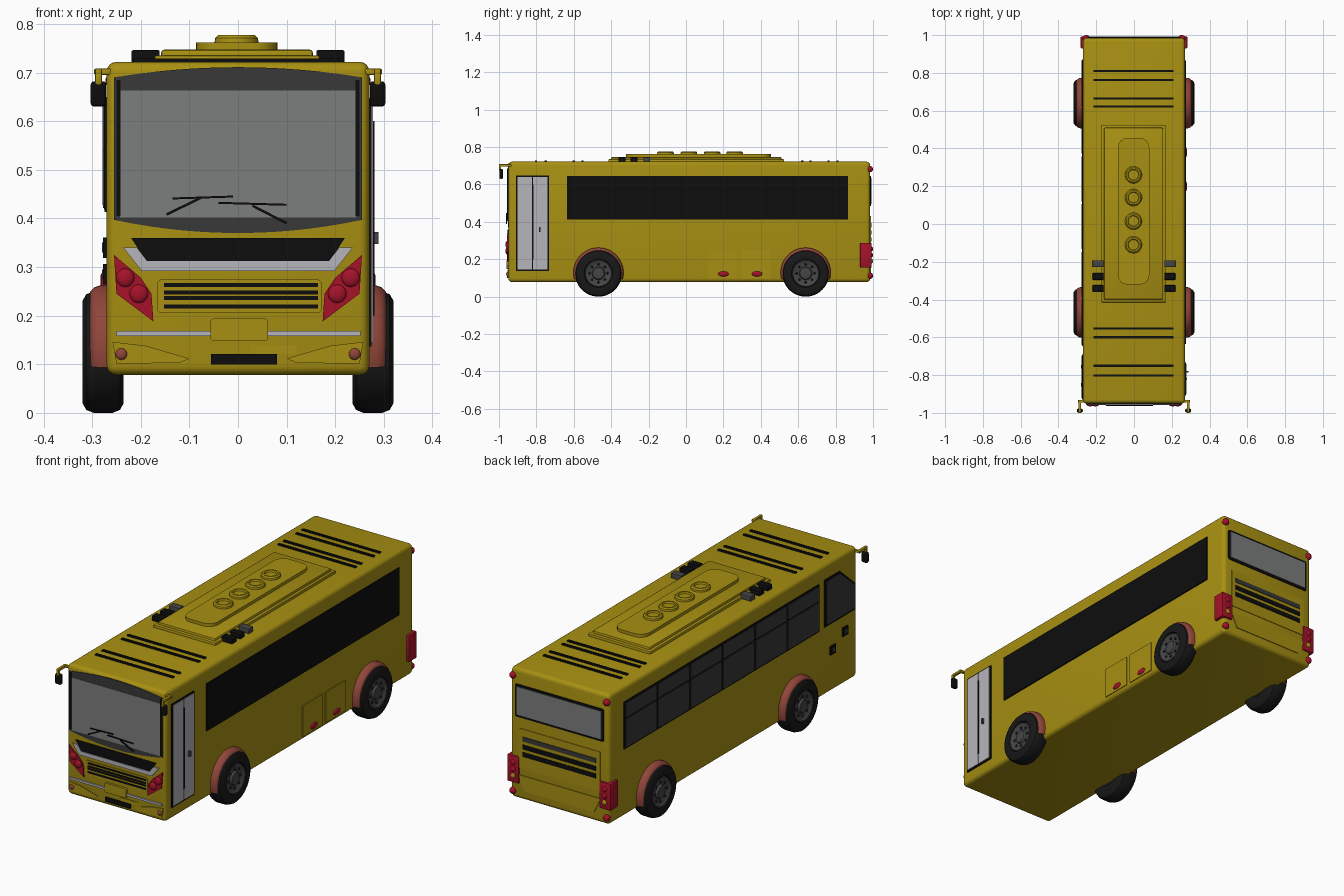
import bpy, bmesh, math
from mathutils import Vector

if "Cube" in bpy.data.objects:
    bpy.data.objects.remove(bpy.data.objects["Cube"])


def mat(name, r, g, b):
    m = bpy.data.materials.new(name)
    m.diffuse_color = (r, g, b, 1)
    m.use_nodes = True
    m.node_tree.nodes["Principled BSDF"].inputs["Base Color"].default_value = m.diffuse_color
    return m


YELLOW = mat("yellow paint", 0.39, 0.28, 0.006)
BLACK = mat("black trim", 0.004, 0.004, 0.004)
TYRE = mat("tyre rubber", 0.009, 0.009, 0.009)
TINT = mat("dark tinted glass", 0.04, 0.04, 0.04)
GLASS = mat("grey glass", 0.2, 0.21, 0.205)
SILVER = mat("silver", 0.46, 0.46, 0.5)
RED = mat("red lamp", 0.38, 0.006, 0.022)
SALMON = mat("salmon arch", 0.28, 0.06, 0.042)
HUB = mat("hub grey", 0.06, 0.06, 0.063)

HALF, FRONT, REAR, ROOF, FLOOR = 0.27, -0.95, 0.985, 0.722, 0.078
FACES = {
    "front": lambda u, v, d: (u, FRONT - d, v),
    "rear": lambda u, v, d: (u, REAR + d, v),
    "right": lambda u, v, d: (HALF + d, u, v),
    "left": lambda u, v, d: (-HALF - d, u, v),
    "top": lambda u, v, d: (u, v, ROOF + d),
}


def finish(name, bm, m, angle=35):
    bmesh.ops.recalc_face_normals(bm, faces=bm.faces)
    me = bpy.data.meshes.new(name)
    bm.to_mesh(me)
    bm.free()
    me.materials.append(m)
    ob = bpy.data.objects.new(name, me)
    bpy.context.collection.objects.link(ob)
    bpy.ops.object.select_all(action='DESELECT')
    ob.select_set(True)
    bpy.context.view_layer.objects.active = ob
    bpy.ops.object.shade_smooth_by_angle(angle=math.radians(angle))
    return ob


def rect(u0, u1, v0, v1, r=0.0, n=5):
    """Rectangle outline, optionally with round corners."""
    if r == 0:
        return [(u0, v0), (u1, v0), (u1, v1), (u0, v1)]
    pts = []
    for cu, cv, a0 in ((u1 - r, v1 - r, 0), (u0 + r, v1 - r, 90), (u0 + r, v0 + r, 180), (u1 - r, v0 + r, 270)):
        for i in range(n + 1):
            a = math.radians(a0 + 90 * i / n)
            pts.append((cu + r * math.cos(a), cv + r * math.sin(a)))
    return pts


def plate(name, face, pts, m, t=0.004, back=-0.006):
    """Flat outline raised by t from one side of the body."""
    bm = bmesh.new()
    f = FACES[face]
    lo = [bm.verts.new(f(u, v, back)) for u, v in pts]
    hi = [bm.verts.new(f(u, v, t)) for u, v in pts]
    n = len(pts)
    bm.faces.new(lo)
    bm.faces.new(hi)
    for i in range(n):
        j = (i + 1) % n
        bm.faces.new((lo[i], lo[j], hi[j], hi[i]))
    return finish(name, bm, m)


def box(name, x, y, z, m, bevel=0.0, seg=3):
    bm = bmesh.new()
    bmesh.ops.create_cube(bm, size=1)
    for v in bm.verts:
        v.co = [a[0] + (c + 0.5) * (a[1] - a[0]) for a, c in zip((x, y, z), v.co)]
    if bevel:
        bmesh.ops.bevel(bm, geom=bm.edges[:], offset=bevel, segments=seg, profile=0.5, affect='EDGES')
    return finish(name, bm, m)


def lathe(name, centre, axis, prof, m, a0=0, a1=360, steps=40):
    """Turn (radius, distance) points around an axis."""
    bm = bmesh.new()
    q = Vector((0, 0, 1)).rotation_difference(Vector(axis))
    full = a1 - a0 == 360
    rows = []
    for i in range(steps if full else steps + 1):
        a = math.radians(a0 + (a1 - a0) * i / steps)
        rows.append([bm.verts.new(Vector(centre) + q @ Vector((r * math.cos(a), r * math.sin(a), d))) for r, d in prof])
    for i in range(steps):
        p, s = rows[i], rows[(i + 1) % len(rows)]
        for k in range(len(prof) - 1):
            bm.faces.new((p[k], s[k], s[k + 1], p[k + 1]))
    bmesh.ops.remove_doubles(bm, verts=bm.verts, dist=1e-5)
    return finish(name, bm, m)


def bulb(name, c, r, m, scale=(1, 1, 1)):
    bm = bmesh.new()
    bmesh.ops.create_uvsphere(bm, u_segments=16, v_segments=10, radius=r)
    for v in bm.verts:
        v.co = Vector(c) + v.co * Vector(scale)
    finish(name, bm, m, 60)


def stroke(name, face, a, b, w, m, t):
    """Thin straight bar between two points on a side."""
    a, b = Vector(a), Vector(b)
    n = (b - a).orthogonal().normalized() * w / 2
    plate(name, face, [tuple(p) for p in (a + n, b + n, b - n, a - n)], m, t, t - 0.006)


# Body shell
box("body", (-HALF, HALF), (FRONT, REAR), (FLOOR, ROOF), YELLOW, 0.02, 4)

# Windscreen with dark curved surround
xs = [-0.255 + 0.51 * i / 20 for i in range(21)]
bow = lambda x: 1 - (x / 0.255) ** 2
plate("windscreen_surround", "front", [(x, 0.397 - 0.027 * bow(x)) for x in xs] +
      [(x, 0.69 + 0.021 * bow(x)) for x in reversed(xs)], TINT, 0.003)
plate("windscreen_frame", "front", rect(-0.25, 0.25, 0.402, 0.685), BLACK, 0.002)
plate("windscreen", "front", rect(-0.243, 0.243, 0.402, 0.663), GLASS, 0.005)
for s in (-1, 1):
    plate("windscreen_edge", "front", rect(s * 0.246 - 0.004, s * 0.246 + 0.004, 0.405, 0.685), BLACK, 0.006)
for a, b, w in (((-0.147, 0.408), (-0.075, 0.443), 0.005), ((-0.135, 0.441), (-0.01, 0.445), 0.004),
                ((0.1, 0.39), (0.03, 0.426), 0.005), ((-0.04, 0.432), (0.1, 0.428), 0.004)):
    stroke("wiper", "front", a, b, w, BLACK, 0.013)

# Nose trim, grille and bumper details
plate("nose_panel", "front", [(-0.22, 0.36), (0.22, 0.36), (0.187, 0.31), (-0.187, 0.31)], BLACK, 0.004)
plate("nose_chrome", "front", [(-0.236, 0.34), (-0.208, 0.34), (-0.187, 0.312), (0.187, 0.312), (0.208, 0.34),
                               (0.236, 0.34), (0.198, 0.292), (-0.198, 0.292)], SILVER, 0.007)
plate("grille_panel", "front", rect(-0.167, 0.173, 0.205, 0.275, 0.012), YELLOW, 0.004)
for z in (0.263, 0.248, 0.236, 0.219):
    plate("grille_slat", "front", rect(-0.152, 0.165, z - 0.004, z + 0.004), BLACK, 0.007)
plate("bumper_strip", "front", rect(-0.25, 0.252, 0.158, 0.168), SILVER, 0.007)
plate("centre_cover", "front", rect(-0.057, 0.062, 0.148, 0.194, 0.008), YELLOW, 0.011)
plate("bumper_panel", "front", rect(0.025, 0.12, 0.122, 0.14), YELLOW, 0.003)
plate("plate_holder", "front", rect(-0.056, 0.08, 0.1, 0.121), BLACK, 0.008)
for s in (-1, 1):
    plate("headlamp", "front", [(s * x, z) for x, z in ((0.255, 0.325), (0.2, 0.278), (0.178, 0.245),
                                                        (0.174, 0.188), (0.25, 0.245))], RED, 0.006)
    for x, z in ((0.232, 0.278), (0.204, 0.245)):
        bulb("headlamp_bulb", (s * x, FRONT - 0.006, z), 0.019, RED, (1, 0.5, 1))
    plate("fog_panel", "front", [(s * x, z) for x, z in ((0.258, 0.146), (0.19, 0.138), (0.1, 0.112),
                                                         (0.12, 0.103), (0.25, 0.101))], YELLOW, 0.004)
    bulb("fog_lamp", (s * 0.24, FRONT - 0.004, 0.121), 0.012, SALMON, (1, 0.6, 1))
    # Mirrors on arms
    xa, xb = sorted((s * 0.25, s * 0.296))
    box("mirror_arm", (xa, xb), (-0.945, -0.932), (0.695, 0.708), YELLOW, 0.003, 2)
    xa, xb = sorted((s * 0.28, s * 0.294))
    box("mirror_bar", (xa, xb), (-1.0, -0.932), (0.695, 0.708), YELLOW, 0.003, 2)
    box("mirror_drop", (xa, xb), (-1.0, -0.988), (0.675, 0.7), YELLOW, 0.003, 2)
    xa, xb = sorted((s * 0.271, s * 0.303))
    box("mirror", (xa, xb), (-0.998, -0.978), (0.63, 0.682), BLACK, 0.007)

# Right side: double door, window band, luggage hatches
plate("door_frame", "right", rect(-0.908, -0.733, 0.137, 0.648), BLACK, 0.005)
for y in (-0.862, -0.779):
    plate("door_leaf", "right", rect(y - 0.039, y + 0.039, 0.145, 0.641), SILVER, 0.008)
stroke("door_bar", "right", (-0.82, 0.2), (-0.82, 0.6), 0.008, BLACK, 0.011)
box("door_handle", (0.276, 0.289), (-0.787, -0.777), (0.347, 0.372), HUB)
plate("window_band", "right", rect(-0.635, 0.866, 0.413, 0.646), BLACK, 0.006)
for y in (0.193, 0.373):
    plate("luggage_hatch", "right", rect(y - 0.078, y + 0.078, 0.098, 0.25), YELLOW, 0.004)
    bulb("hatch_lamp", (HALF + 0.004, y + 0.007, 0.122), 0.028, RED, (0.25, 1, 0.5))

# Left side: framed panes, driver window, fuel flaps
plate("window_frame", "left", rect(-0.647, 0.872, 0.413, 0.646), BLACK, 0.005)
pitch = 1.519 / 6
for i in range(6):
    y0, y1 = -0.647 + i * pitch + 0.007, -0.647 + (i + 1) * pitch - 0.007
    plate("lower_pane", "left", rect(y0, y1, 0.421, 0.56), TINT, 0.008)
    plate("upper_pane", "left", rect(y0, y1, 0.569, 0.638), TINT, 0.008)
plate("driver_window_frame", "left", [(-0.69, 0.418), (-0.93, 0.418), (-0.93, 0.545), (-0.81, 0.65), (-0.69, 0.65)],
      BLACK, 0.006)
plate("driver_window", "left", [(-0.7, 0.428), (-0.92, 0.428), (-0.92, 0.541), (-0.805, 0.64), (-0.7, 0.64)],
      TINT, 0.009)
for y, z in ((-0.85, 0.34), (-0.755, 0.285)):
    plate("side_flap", "left", rect(y - 0.02, y + 0.02, z - 0.021, z + 0.021), BLACK, 0.008)
    plate("side_flap_centre", "left", rect(y - 0.009, y + 0.009, z - 0.01, z + 0.01), HUB, 0.01)

# Rear: window, vent slats, lower panel, lamps
plate("rear_window_frame", "rear", rect(-0.242, 0.242, 0.484, 0.645, 0.01), BLACK, 0.004)
plate("rear_window", "rear", rect(-0.23, 0.23, 0.496, 0.634), GLASS, 0.007)
plate("engine_cover", "rear", rect(-0.222, 0.222, 0.235, 0.43), YELLOW, 0.003)
for z, m in ((0.382, TINT), (0.343, BLACK), (0.306, BLACK)):
    plate("vent_slat", "rear", rect(-0.2, 0.2, z - 0.011, z + 0.011), m, 0.006)
plate("rear_bumper_panel", "rear", [(-0.225, 0.2), (0.225, 0.2), (0.19, 0.125), (-0.19, 0.125)], YELLOW, 0.004)
for s in (-1, 1):
    xa, xb = sorted((s * 0.22, s * 0.283))
    box("tail_lamp", (xa, xb), (0.93, 0.993), (0.155, 0.288), RED, 0.006, 2)
    for z, m in ((0.19, YELLOW), (0.222, RED), (0.255, RED)):
        bulb("tail_bulb", (s * 0.25, 0.992, z), 0.013, m, (1, 0.6, 1))
    for z in (0.682, 0.112):
        bulb("marker_lamp", (s * 0.256, 0.983, z), 0.017, RED)

# Roof: stripes, pod, fans, vents
for y in (0.81, 0.762, 0.665, 0.622, -0.553, -0.6, -0.75, -0.802):
    plate("roof_stripe", "top", rect(-0.215, 0.21, y - 0.006, y + 0.006), BLACK, 0.007)
box("roof_pod_base", (-0.172, 0.168), (-0.415, 0.525), (0.71, 0.735), YELLOW, 0.004, 2)
box("roof_pod", (-0.158, 0.154), (-0.4, 0.51), (0.72, 0.747), YELLOW, 0.006, 2)
plate("fan_housing", "top", rect(-0.086, 0.081, -0.32, 0.455, 0.05, 8), YELLOW, 0.04, 0.01)
for y in (0.26, 0.14, 0.015, -0.11):
    lathe("roof_fan", (-0.003, y, 0.755), (0, 0, 1),
          [(0.046, 0), (0.044, 0.016), (0.038, 0.022), (0.03, 0.022), (0.027, 0.014), (0, 0.014)], YELLOW, steps=28)
for s in (-1, 1):
    for y, m in ((-0.21, HUB), (-0.278, BLACK), (-0.342, BLACK)):
        x = s * 0.19
        box("roof_vent", (x - 0.029, x + 0.029), (y - 0.018, y + 0.018), (0.715, 0.746), m, 0.003, 2)

# Wheels and arches
for s in (-1, 1):
    for y in (-0.468, 0.64):
        c, ax = (0, y, 0.125), (s, 0, 0)
        lathe("tyre", c, ax, [(0.06, 0.235), (0.105, 0.235), (0.119, 0.243), (0.125, 0.258), (0.125, 0.297),
                              (0.119, 0.312), (0.105, 0.32), (0.076, 0.318), (0.072, 0.306)], TYRE, steps=48)
        lathe("wheel_rim", c, ax, [(0.074, 0.306), (0.07, 0.314), (0.064, 0.309), (0.035, 0.306),
                                   (0.03, 0.316), (0.018, 0.318), (0, 0.318)], HUB, steps=32)
        lathe("wheel_back", c, ax, [(0.062, 0.24), (0, 0.24)], TYRE, steps=32)
        for k in range(8):
            a = k * math.pi / 4
            bulb("wheel_nut", (s * 0.308, y + 0.048 * math.cos(a), 0.125 + 0.048 * math.sin(a)), 0.006, TYRE)
        prof = [(0.134, 0.25), (0.134, 0.284), (0.13, 0.296), (0.122, 0.304), (0.106, 0.307), (0.106, 0.25)]
        mid = 180 if Vector((0, 0, 1)).rotation_difference(Vector(ax)) @ Vector((1, 0, 0)) @ Vector((0, 0, 1)) < 0 else 0
        lathe("wheel_arch", (0, y, 0.128), ax, prof, SALMON, mid - 105, mid + 105, 36)
